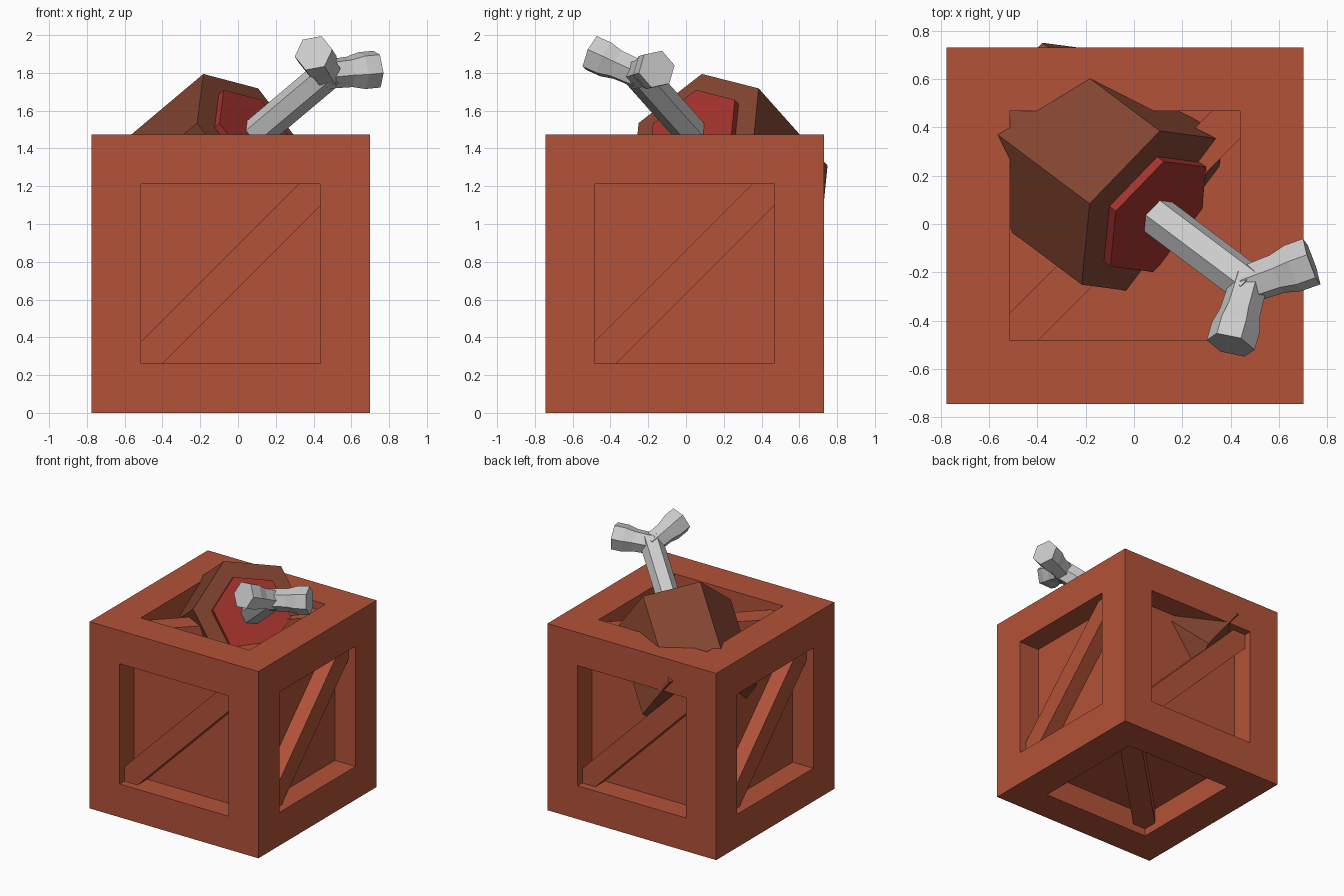
import bpy, bmesh, math
from mathutils import Vector, Matrix

if "Cube" in bpy.data.objects:
    bpy.data.objects.remove(bpy.data.objects["Cube"])

def material(name, rgb):
    m = bpy.data.materials.new(name)
    m.diffuse_color = (*rgb, 1)
    m.use_nodes = True
    m.node_tree.nodes["Principled BSDF"].inputs["Base Color"].default_value = m.diffuse_color
    return m

WOOD = material("wood", (0.45, 0.085, 0.04))
CRUST = material("crust", (0.225, 0.058, 0.03))
FLESH = material("flesh", (0.37, 0.032, 0.025))

def finish(name, bm, mat=None):
    bmesh.ops.recalc_face_normals(bm, faces=bm.faces[:])
    me = bpy.data.meshes.new(name)
    bm.to_mesh(me)
    bm.free()
    if mat:
        me.materials.append(mat)
    ob = bpy.data.objects.new(name, me)
    bpy.context.collection.objects.link(ob)
    return ob

# Crate: a cube whose faces are inset to a frame, then pushed in as panels
SIZE, OPEN, DEPTH = 1.475, 0.95, 0.18
CENTER = Vector((-0.0375, -0.0075, SIZE / 2))
bm = bmesh.new()
bmesh.ops.create_cube(bm, size=SIZE, matrix=Matrix.Translation(CENTER))
bm.normal_update()
panels = bm.faces[:]
bmesh.ops.inset_individual(bm, faces=panels, thickness=(SIZE - OPEN) / 2,
                           use_even_offset=True)
bm.normal_update()
for f in bmesh.ops.extrude_discrete_faces(bm, faces=panels)["faces"]:
    f.normal_update()
    offset = f.normal * -DEPTH
    for v in f.verts:
        v.co += offset
finish("crate", bm, WOOD)

# Diagonal brace in each recess, running lower left to upper right
H, K = OPEN / 2, 0.36
OUTLINE = [(-H, -H), (-K, -H), (H, K), (H, H), (K, H), (-H, -K)]
X, Y, Z = Vector((1, 0, 0)), Vector((0, 1, 0)), Vector((0, 0, 1))
SIDES = {"front": (X, Z, -Y), "right": (Y, Z, X), "back": (-X, Z, Y),
         "left": (-Y, Z, -X), "top": (X, Y, Z), "bottom": (X, Y, -Z)}
for side, (right, up, out) in SIDES.items():
    bm = bmesh.new()
    face_center = CENTER + out * (SIZE / 2 - DEPTH)
    f = bm.faces.new([bm.verts.new(face_center + right * a + up * b) for a, b in OUTLINE])
    ext = bmesh.ops.extrude_face_region(bm, geom=[f], use_keep_orig=True)
    for v in ext["geom"]:
        if isinstance(v, bmesh.types.BMVert):
            v.co += out * (DEPTH - 0.06)
    finish(side + "_brace", bm, WOOD)

# Six-sided loft along a direction; profile is (distance, radius)
REF = Vector((-0.26, 0.035, 0.337))
def hex_loft(name, origin, direction, profile, mat=None):
    d = direction.normalized()
    u = (REF - d * REF.dot(d)).normalized()
    w = d.cross(u)
    bm = bmesh.new()
    rings = []
    for s, r in profile:
        rings.append([bm.verts.new(origin + d * s + (u * math.cos(a) + w * math.sin(a)) * r)
                      for a in (i * math.pi / 3 for i in range(6))])
    for lo, hi in zip(rings, rings[1:]):
        for i in range(6):
            j = (i + 1) % 6
            bm.faces.new((lo[i], lo[j], hi[j], hi[i]))
    bm.faces.new(rings[0][::-1])
    bm.faces.new(rings[-1])
    return finish(name, bm, mat)

# Meat joint leaning out of the crate
AXIS = Vector((0.662, -0.497, 0.557)).normalized()
FACE = Vector((0.074, 0.05, 1.458))
hex_loft("meat_crust", FACE, AXIS, [(-0.732, 0.425), (0, 0.425)], CRUST)
hex_loft("meat_cut", FACE, AXIS, [(-0.02, 0.29), (0.04, 0.29)], FLESH)

# Bone shaft and two flared knobs
hex_loft("bone_shaft", FACE, AXIS, [(0, 0.085), (0.63, 0.085)])
joint = FACE + AXIS * 0.60
for side, tip in (("left", (0.40, -0.50, 1.905)), ("right", (0.735, -0.155, 1.82))):
    v = Vector(tip) - joint
    n = v.length
    hex_loft(side + "_bone_knob", joint, v,
             [(-0.02, 0.08), (0.45 * n, 0.085), (0.7 * n, 0.103), (n, 0.103)])
